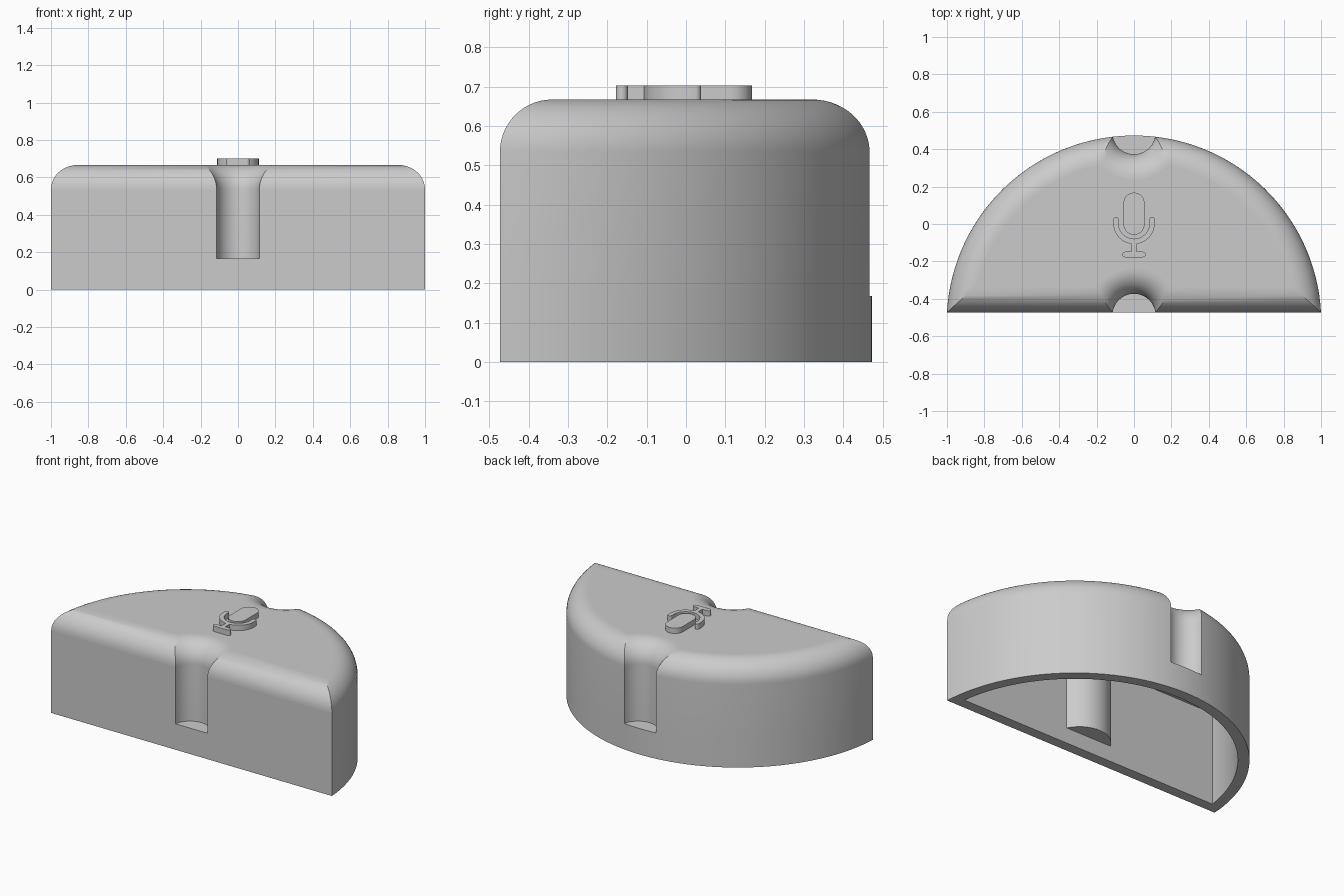
import bpy, bmesh
from math import sin, cos, pi, sqrt, asin

if "Cube" in bpy.data.objects:
    bpy.data.objects.remove(bpy.data.objects["Cube"], do_unlink=True)

grey = bpy.data.materials.new("plain_grey")
grey.use_nodes = True
grey.diffuse_color = (0.6, 0.6, 0.6, 1)
grey.node_tree.nodes["Principled BSDF"].inputs["Base Color"].default_value = (0.6, 0.6, 0.6, 1)

FRONT = -0.473                 # y of the flat front
R, CY = 1.0015, -0.5285        # curved back: radius and centre
GROOVE, GY = 0.115, 0.488      # grooves: radius and centre distance
WALL, FILLET, TOP = 0.067, 0.133, 0.667
FLOOR = 0.167                  # floor of the grooves
ICON_TOP = 0.702


def make_object(name, bm):
    bmesh.ops.remove_doubles(bm, verts=bm.verts[:], dist=1e-5)
    bmesh.ops.recalc_face_normals(bm, faces=bm.faces[:])
    mesh = bpy.data.meshes.new(name)
    bm.to_mesh(mesh)
    bm.free()
    mesh.materials.append(grey)
    ob = bpy.data.objects.new(name, mesh)
    bpy.context.collection.objects.link(ob)
    bpy.ops.object.select_all(action='DESELECT')
    ob.select_set(True)
    bpy.context.view_layer.objects.active = ob
    bpy.ops.object.shade_smooth_by_angle(angle=pi / 6)
    # keep the flat planes truly flat
    for p in mesh.polygons:
        if abs(p.normal.z) > 0.9999 or abs(p.normal.y) > 0.9999:
            p.use_smooth = False
    return ob


def arc(cx, cy, r, a0, a1, n):
    return [(cx + r * cos(a0 + (a1 - a0) * i / n),
             cy + r * sin(a0 + (a1 - a0) * i / n)) for i in range(n + 1)]


def outline(d, z, grooved):
    """Half-round outline moved inwards by d, with or without the two grooves."""
    y0, rad, g = FRONT + d, R - d, GROOVE + d
    # front groove, left to right
    a = asin((y0 + GY) / g)
    front = arc(0, -GY, g, pi - a, a, 20)
    # back groove, right to left, from where the two circles meet
    dist = GY - CY
    h = (rad ** 2 - g ** 2 + dist ** 2) / (2 * dist)
    b = asin((dist - h) / g)
    back = arc(0, GY, g, -b, -pi + b, 20)
    start = asin((y0 - CY) / rad)
    side = arc(0, CY, rad, start, asin(h / rad), 32)
    mirrored = [(-x, y) for x, y in reversed(side)]
    if not grooved:
        front = [(x, y0) for x, y in front]
        back = [(x, CY + sqrt(rad ** 2 - x * x)) for x, y in back]
    return [(x, y, z) for x, y in front + side + back + mirrored]


# Hollow body: from the cavity ceiling, down around the rim, up to the top
rings = [outline(WALL, TOP - WALL, True), outline(WALL, FLOOR - WALL, True),
         outline(WALL, FLOOR - WALL, False), outline(WALL, 0, False),
         outline(0, 0, False), outline(0, FLOOR, False), outline(0, FLOOR, True)]
for i in range(15):
    t = pi / 2 * i / 14
    rings.append(outline(FILLET * (1 - cos(t)), TOP - FILLET * (1 - sin(t)), True))

bm = bmesh.new()
loops = [[bm.verts.new(p) for p in ring] for ring in rings]
for low, high in zip(loops, loops[1:]):
    for i in range(len(low)):
        bm.faces.new((low[i - 1], low[i], high[i], high[i - 1]))
bm.faces.new(loops[0])
bm.faces.new(loops[-1])
make_object("hollow_body", bm)


# Raised microphone icon
def plate(name, points):
    bm = bmesh.new()
    face = bm.faces.new([bm.verts.new((x, y, TOP - 0.005)) for x, y in points])
    top = bmesh.ops.extrude_face_region(bm, geom=[face])
    for v in top["geom"]:
        if isinstance(v, bmesh.types.BMVert):
            v.co.z = ICON_TOP
    make_object(name, bm)


cap_r = 0.056
plate("icon_capsule", arc(0, 0.168 - cap_r, cap_r, 0, pi, 16)
      + arc(0, -0.058 + cap_r, cap_r, pi, 2 * pi, 16))

# U-shaped cradle with round arm ends
outer, inner, cy, arm = 0.111, 0.083, 0.004, 0.024
mid, end = (outer + inner) / 2, (outer - inner) / 2
plate("icon_cradle", arc(0, cy, outer, pi, 2 * pi, 24) + arc(mid, arm, end, 0, pi, 8)
      + arc(0, cy, inner, 2 * pi, pi, 24) + arc(-mid, arm, end, 0, pi, 8))

plate("icon_stem", [(-0.013, -0.15), (0.013, -0.15), (0.013, -0.1), (-0.013, -0.1)])
foot = 0.015
plate("icon_foot", arc(0.047, -0.163, foot, -pi / 2, pi / 2, 8)
      + arc(-0.047, -0.163, foot, pi / 2, 3 * pi / 2, 8))
